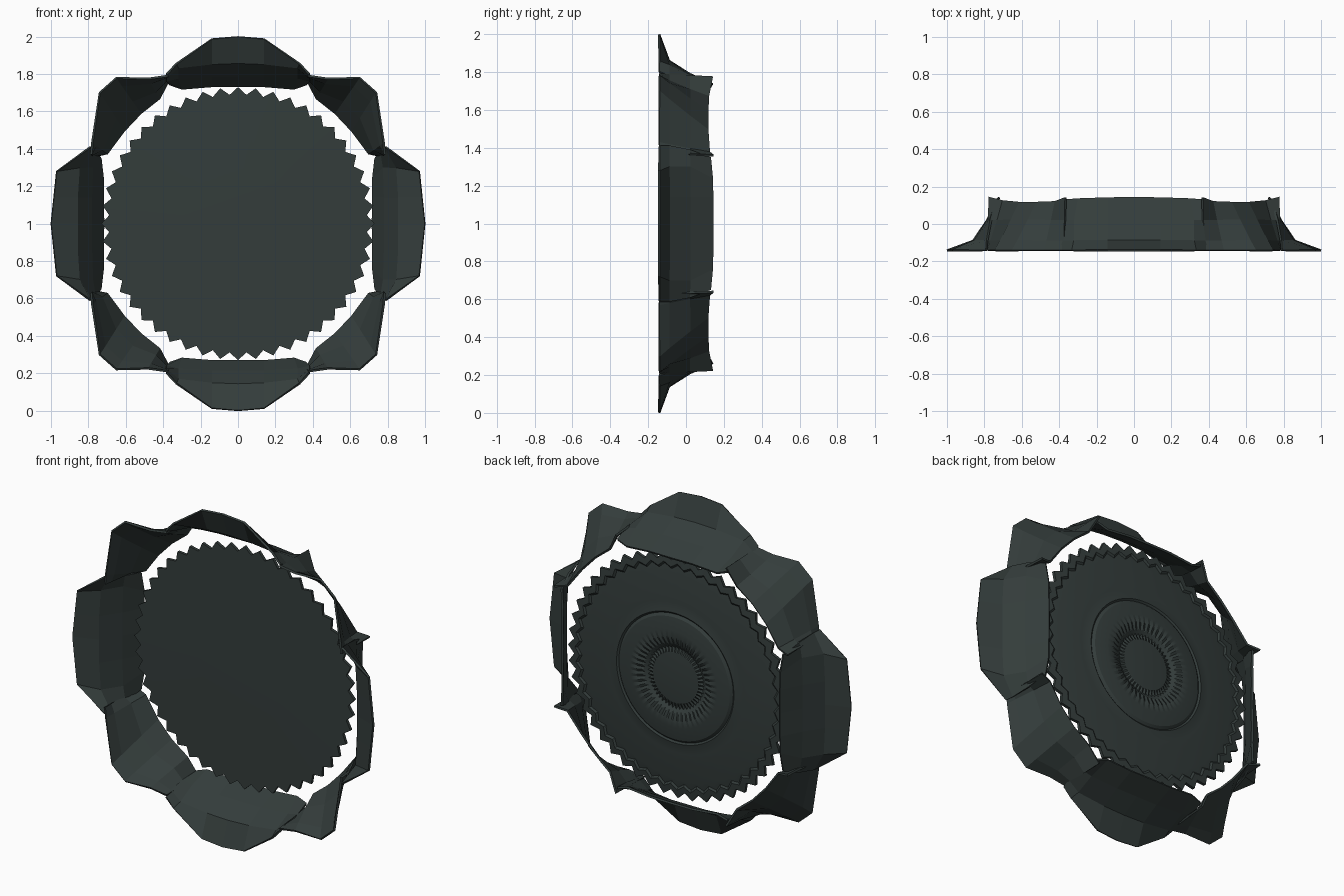
import bpy, bmesh, math

if "Cube" in bpy.data.objects:
    bpy.data.objects.remove(bpy.data.objects["Cube"])

mat = bpy.data.materials.new("dark slate")
mat.diffuse_color = (0.034, 0.046, 0.044, 1)
mat.use_nodes = True
mat.node_tree.nodes["Principled BSDF"].inputs["Base Color"].default_value = mat.diffuse_color
CZ = 1.0  # height of the ring centre


def finish(bm, name):
    bmesh.ops.recalc_face_normals(bm, faces=bm.faces)
    me = bpy.data.meshes.new(name)
    bm.to_mesh(me)
    bm.free()
    ob = bpy.data.objects.new(name, me)
    me.materials.append(mat)
    bpy.context.collection.objects.link(ob)
    return ob


def mirrored(row):
    # half row (centre to end) -> full row, as (along, out, y)
    return [(-a, o, y) for a, o, y in reversed(row[1:])] + row


def petal(name, rows, place):
    # strip of faces lofted through the rows, thickened to a thin shell
    bm = bmesh.new()
    grid = []
    for row in rows:
        line = []
        for p in row:
            x, z = place(p[0], p[1])
            line.append(bm.verts.new((x, p[2], z + CZ)))
        grid.append(line)
    for r0, r1 in zip(grid, grid[1:]):
        for i in range(len(r0) - 1):
            bm.faces.new((r0[i], r0[i + 1], r1[i + 1], r1[i]))
    ob = finish(bm, name)
    m = ob.modifiers.new("thickness", 'SOLIDIFY')
    m.thickness = 0.012
    m.offset = 0
    return ob


# Top and bottom petals: flange at the front, funnel wall going back
upright = [mirrored(r) for r in (
    [(0, 1.0, -.142), (.14, .988, -.142), (.33, .855, -.142), (.38, .80, -.142)],
    [(0, .86, -.09), (.14, .855, -.09), (.32, .835, -.09), (.385, .78, -.09)],
    [(0, .79, .02), (.14, .79, .02), (.32, .78, .02), (.385, .765, .02)],
    [(0, .735, .142), (.14, .735, .14), (.30, .722, .135), (.365, .745, .13)],
)]
petal("top_petal", upright, lambda a, o: (a, o))
petal("bottom_petal", upright, lambda a, o: (a, -o))

# Left and right petals: broader
broad = [mirrored(r) for r in (
    [(0, 1.0, -.142), (.14, .985, -.142), (.28, .97, -.142), (.41, .79, -.142)],
    [(0, .86, -.09), (.14, .86, -.09), (.30, .85, -.09), (.41, .785, -.09)],
    [(0, .785, .02), (.14, .785, .02), (.30, .78, .02), (.39, .765, .02)],
    [(0, .72, .142), (.14, .722, .142), (.24, .722, .14), (.35, .735, .13)],
)]
petal("right_petal", broad, lambda a, o: (o, a))
petal("left_petal", broad, lambda a, o: (-o, a))

# Corner petals: same funnel, with upright tabs standing at both ends
outer = [(.785, .37), (.78, .43), (.74, .70), (.65, .78), (.48, .775), (.375, .79)]
inner = [(.775, .36), (.70, .375), (.61, .495), (.52, .59), (.42, .67), (.365, .775)]
rim_y = [.145, .125, .115, .115, .12, .142]


def blend(t, ys):
    return [(a[0] + (b[0] - a[0]) * t, a[1] + (b[1] - a[1]) * t, y)
            for a, b, y in zip(outer, inner, ys)]


corner = [blend(0, [-.142] * 6), blend(.22, [-.09] * 6),
          blend(.65, [.02] * 6), blend(1, rim_y)]
for sx, h in ((1, "right"), (-1, "left")):
    for sz, v in ((1, "upper"), (-1, "lower")):
        petal(f"{v}_{h}_corner", corner,
              lambda a, o, sx=sx, sz=sz: (a * sx, o * sz))

# Toothed disc: lathe profile (radius, y, radial zigzag, depth zigzag)
TEETH = 48
profile = [
    (.30, .055, 0, 0), (.71, .06, .02, 0), (.71, .078, .02, 0),
    (.665, .084, .014, 0), (.652, .076, .014, 0), (.62, .082, 0, 0),
    (.50, .09, 0, 0), (.475, .093, 0, .003), (.45, .094, 0, -.003),
    (.42, .096, 0, 0), (.39, .102, 0, 0), (.38, .094, 0, 0),
    (.365, .106, 0, 0), (.29, .118, 0, .001), (.24, .118, 0, .004),
    (.205, .106, .006, .005), (.18, .09, .008, .004), (.15, .098, 0, 0),
]
bm = bmesh.new()
n = TEETH * 2
rings = []
for r, y, dr, dy in profile:
    ring = []
    for i in range(n):
        s = 1 if i % 2 == 0 else -1
        a = 2 * math.pi * i / n
        rr = r + s * dr
        ring.append(bm.verts.new((rr * math.cos(a), y + s * dy, CZ + rr * math.sin(a))))
    rings.append(ring)
for r0, r1 in zip(rings, rings[1:]):
    for i in range(n):
        j = (i + 1) % n
        bm.faces.new((r0[i], r0[j], r1[j], r1[i]))
for ring, y in ((rings[0], .052), (rings[-1], .108)):
    c = bm.verts.new((0, y, CZ))
    for i in range(n):
        bm.faces.new((ring[i], ring[(i + 1) % n], c))
disc = finish(bm, "toothed_disc")
bpy.context.view_layer.objects.active = disc
disc.select_set(True)
bpy.ops.object.shade_smooth_by_angle(angle=math.radians(25))
